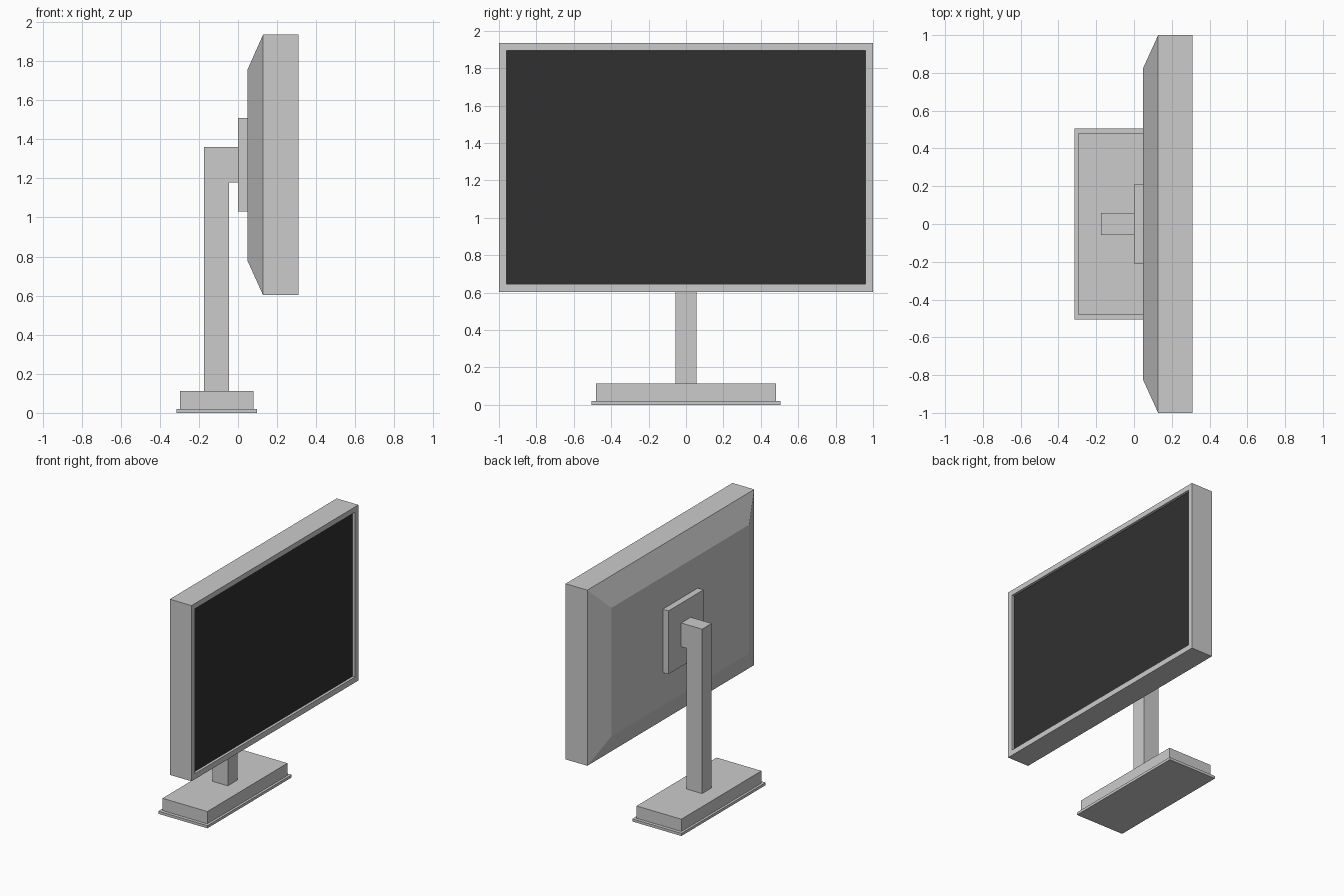
import bpy, bmesh

if "Cube" in bpy.data.objects:
    bpy.data.objects.remove(bpy.data.objects["Cube"])


def finish(name, bm):
    bmesh.ops.recalc_face_normals(bm, faces=bm.faces)
    mesh = bpy.data.meshes.new(name)
    bm.to_mesh(mesh)
    bm.free()
    obj = bpy.data.objects.new(name, mesh)
    bpy.context.collection.objects.link(obj)
    return obj


def loft(name, rings):
    """Rectangles (x, half_width_y, z_low, z_high) joined in order, capped at both ends."""
    bm = bmesh.new()
    loops = [[bm.verts.new((x, y, z)) for y, z in
              ((-w, lo), (w, lo), (w, hi), (-w, hi))] for x, w, lo, hi in rings]
    for a, b in zip(loops, loops[1:]):
        for i in range(4):
            j = (i + 1) % 4
            bm.faces.new((a[i], a[j], b[j], b[i]))
    bm.faces.new(loops[0])
    bm.faces.new(loops[-1])
    return finish(name, bm)


def box(name, x0, x1, half_y, z0, z1):
    return loft(name, [(x0, half_y, z0, z1), (x1, half_y, z0, z1)])


def extrude_profile(name, points, half_y):
    """Side profile in x, z extruded symmetrically along y."""
    bm = bmesh.new()
    face = bm.faces.new([bm.verts.new((x, -half_y, z)) for x, z in points])
    ext = bmesh.ops.extrude_face_region(bm, geom=[face])["geom"]
    bmesh.ops.translate(bm, vec=(0, 2 * half_y, 0),
                        verts=[v for v in ext if isinstance(v, bmesh.types.BMVert)])
    return finish(name, bm)


# Stand: thin foot, base block, stem with arm, mounting plate
box("foot_plate", -0.315, 0.097, 0.505, 0.0, 0.02)
box("base_block", -0.297, 0.079, 0.48, 0.02, 0.113)
extrude_profile("stem_and_arm", [(-0.175, 0.113), (-0.045, 0.113), (-0.045, 1.18),
                                 (0, 1.18), (0, 1.36), (-0.175, 1.36)], 0.057)
box("mounting_plate", 0.0, 0.048, 0.21, 1.03, 1.51)

# Housing: tapered back, straight sides, bezel and recess
loft("housing", [(0.048, 0.825, 0.78, 1.755),
                 (0.128, 1.0, 0.603, 1.935),
                 (0.31, 1.0, 0.603, 1.935),
                 (0.31, 0.96, 0.645, 1.895),
                 (0.288, 0.96, 0.645, 1.895)])

# Dark display panel set inside the bezel
screen = box("screen", 0.286, 0.29, 0.96, 0.645, 1.895)
dark = bpy.data.materials.new("dark_screen")
dark.diffuse_color = (0.03, 0.03, 0.03, 1)
dark.use_nodes = True
dark.node_tree.nodes["Principled BSDF"].inputs["Base Color"].default_value = dark.diffuse_color
screen.data.materials.append(dark)
